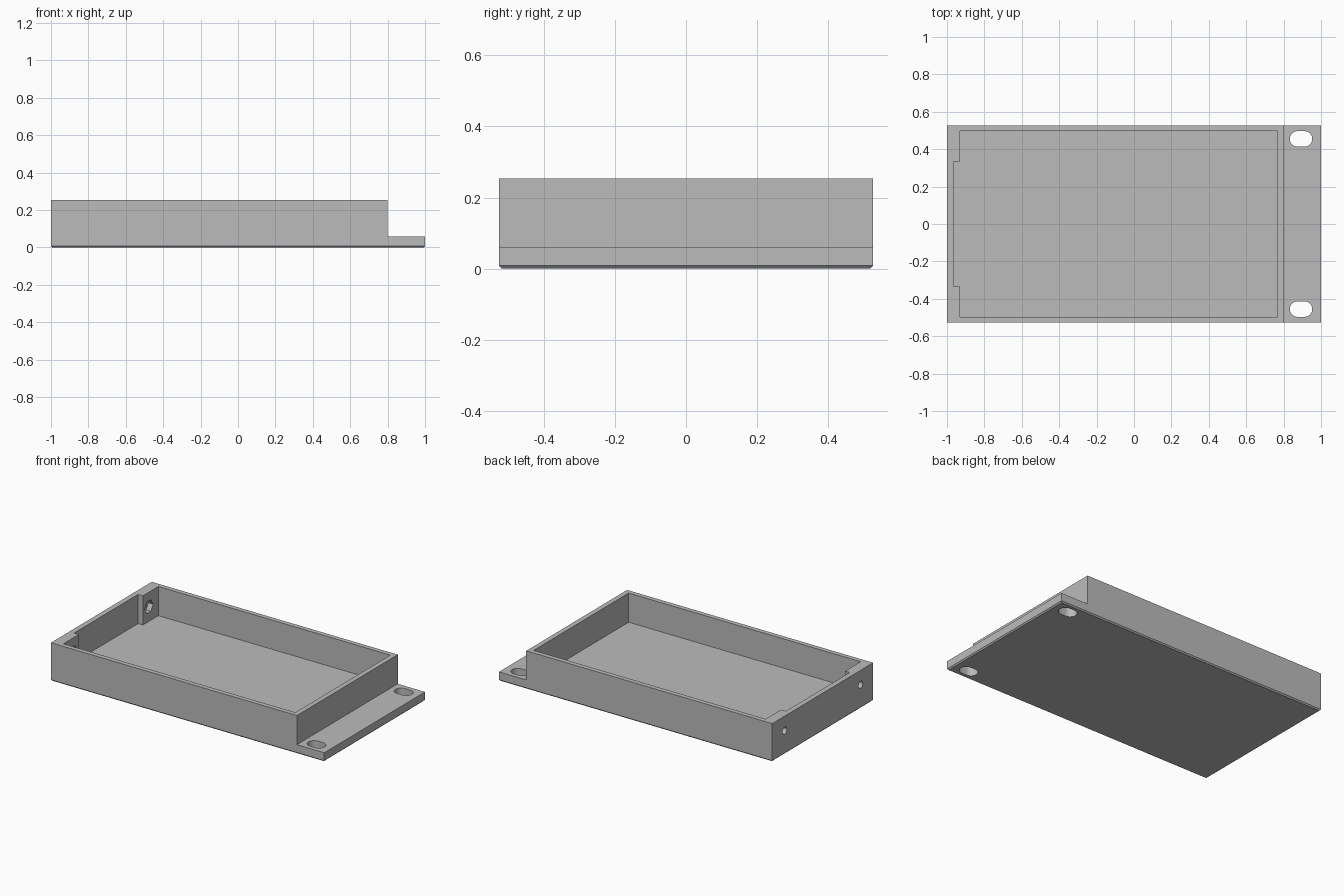
import bpy, bmesh, math
from mathutils import Matrix

cube = bpy.data.objects.get("Cube")
if cube:
    bpy.data.objects.remove(cube, do_unlink=True)

HALF_Y, TOP, FLOOR = 0.527, 0.253, 0.06

grey = bpy.data.materials.new("plain grey")
grey.use_nodes = True
grey.diffuse_color = (0.5, 0.5, 0.5, 1)
grey.node_tree.nodes["Principled BSDF"].inputs["Base Color"].default_value = (0.5, 0.5, 0.5, 1)


def prism(name, points, axis, start, end):
    """Extrude a 2D outline along the y or z axis."""
    bm = bmesh.new()
    place = (lambda p: (p[0], start, p[1])) if axis == "y" else (lambda p: (p[0], p[1], start))
    face = bm.faces.new([bm.verts.new(place(p)) for p in points])
    new = bmesh.ops.extrude_face_region(bm, geom=[face])["geom"]
    shift = (0, end - start, 0) if axis == "y" else (0, 0, end - start)
    bmesh.ops.translate(bm, vec=shift, verts=[v for v in new if isinstance(v, bmesh.types.BMVert)])
    bmesh.ops.recalc_face_normals(bm, faces=bm.faces)
    return finish(name, bm)


def rod(name, sides, radius, x0, x1, y, z):
    """Straight rod along x."""
    bm = bmesh.new()
    bmesh.ops.create_cone(bm, cap_ends=True, segments=sides, radius1=radius, radius2=radius,
                          depth=x1 - x0, matrix=Matrix.Translation(((x0 + x1) / 2, y, z))
                          @ Matrix.Rotation(math.pi / 2, 4, "Y"))
    return finish(name, bm)


def finish(name, bm):
    mesh = bpy.data.meshes.new(name)
    bm.to_mesh(mesh)
    bm.free()
    mesh.materials.append(grey)
    obj = bpy.data.objects.new(name, mesh)
    bpy.context.collection.objects.link(obj)
    return obj


def cut(target, cutter):
    mod = target.modifiers.new(cutter.name, "BOOLEAN")
    mod.operation, mod.solver, mod.object = "DIFFERENCE", "EXACT", cutter
    bpy.context.view_layer.objects.active = target
    bpy.ops.object.modifier_apply(modifier=mod.name)
    bpy.data.objects.remove(cutter, do_unlink=True)


# Stepped body: tall tray block with a low mounting flange
tray = prism("tray", [(-1, 0), (1, 0), (1, FLOOR), (0.8, FLOOR), (0.8, TOP), (-1, TOP)],
             "y", -HALF_Y, HALF_Y)

# Small chamfer round the underside
bm = bmesh.new()
bm.from_mesh(tray.data)
bottom = [e for e in bm.edges if all(v.co.z < 0.001 for v in e.verts)]
bmesh.ops.bevel(bm, geom=bottom, offset=0.008, segments=1, affect="EDGES")
bm.to_mesh(tray.data)
bm.free()

# Cavity with thicker corner pads at the screw end
a, b = 0.496, 0.334
cut(tray, prism("cavity", [(0.767, -a), (0.767, a), (-0.93, a), (-0.93, b),
                           (-0.965, b), (-0.965, -b), (-0.93, -b), (-0.93, -a)],
                "z", FLOOR, TOP + 0.1))

for side in (-1, 1):
    # Rounded slot through the flange
    r, half = 0.0415, 0.0185
    slot = []
    for end in (1, -1):
        for i in range(17):
            t = math.pi * (i / 16 - 0.5)
            slot.append((0.893 + end * (half + r * math.cos(t)),
                         side * 0.455 + end * r * math.sin(t)))
    cut(tray, prism("slot", slot, "z", -0.1, 0.15))
    # Screw hole with a hexagonal nut pocket on the inside
    cut(tray, rod("screw_hole", 32, 0.023, -1.1, -0.9, side * 0.397, 0.157))
    cut(tray, rod("nut_pocket", 6, 0.044, -0.965, -0.9, side * 0.397, 0.157))

# Smooth the curved hole walls, keep every other edge sharp
bpy.ops.object.select_all(action="DESELECT")
tray.select_set(True)
bpy.context.view_layer.objects.active = tray
bpy.ops.object.shade_smooth_by_angle(angle=math.radians(30))
